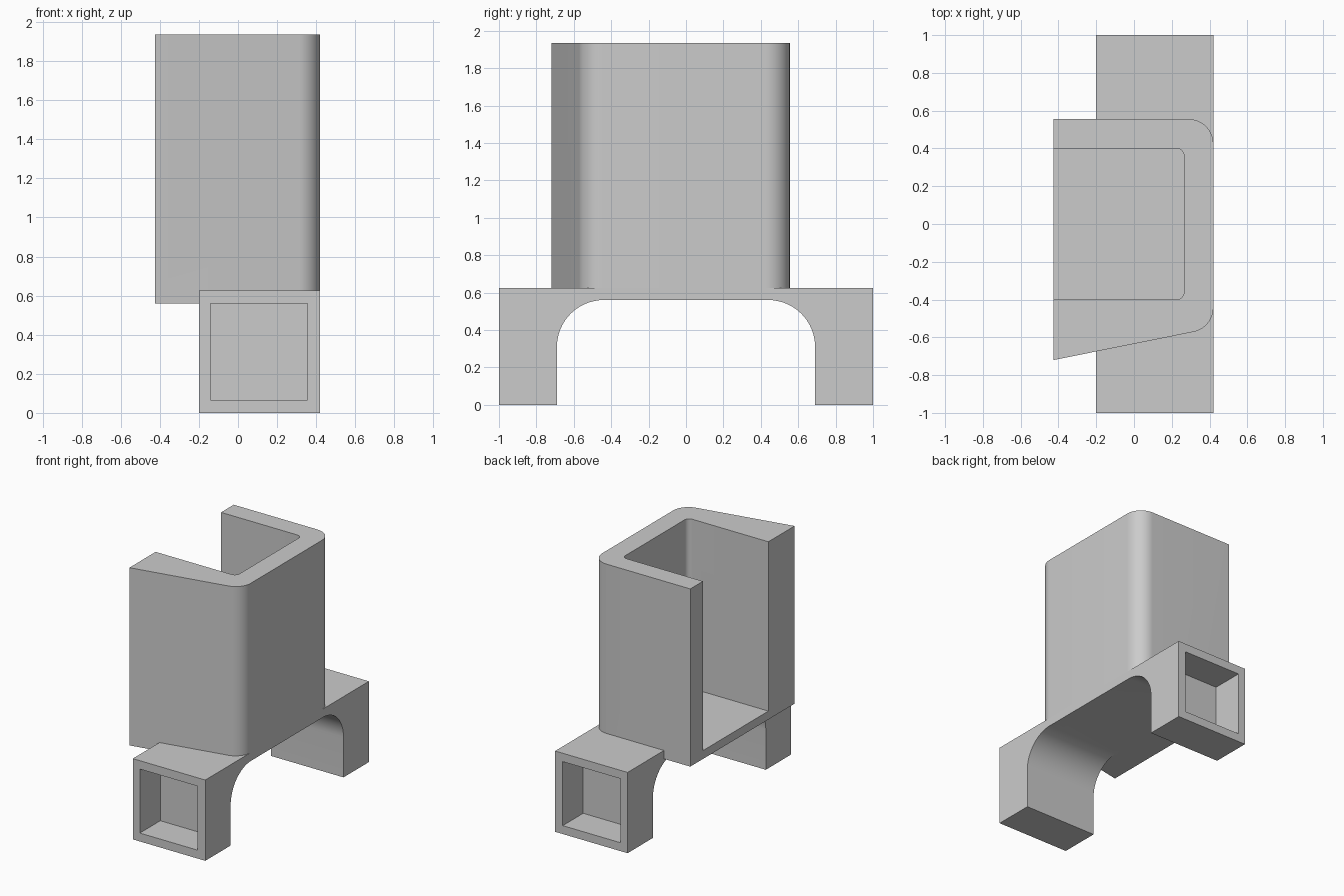
import bpy
import bmesh
from math import sin, tan
from mathutils import Vector

if "Cube" in bpy.data.objects:
    bpy.data.objects.remove(bpy.data.objects["Cube"], do_unlink=True)

grey = bpy.data.materials.new("plain_grey")
grey.use_nodes = True
grey.diffuse_color = (0.6, 0.6, 0.6, 1)
grey.node_tree.nodes["Principled BSDF"].inputs["Base Color"].default_value = grey.diffuse_color


def rounded(corners, steps=16):
    """Round each (u, v, radius) corner of a closed profile with a tangent arc."""
    out = []
    for i, (u, v, r) in enumerate(corners):
        p = Vector((u, v))
        if r == 0:
            out.append(p)
            continue
        a = (Vector(corners[i - 1][:2]) - p).normalized()
        b = (Vector(corners[(i + 1) % len(corners)][:2]) - p).normalized()
        half = a.angle(b) / 2
        centre = p + (a + b).normalized() * r / sin(half)
        first = (p + a * r / tan(half) - centre).normalized()
        last = (p + b * r / tan(half) - centre).normalized()
        out += [centre + first.slerp(last, k / steps) * r for k in range(steps + 1)]
    return out


def prism(name, corners, place, direction):
    """Extrude a rounded profile, placed in space by a function, along a direction."""
    bm = bmesh.new()
    face = bm.faces.new([bm.verts.new(place(*p)) for p in rounded(corners)])
    grown = bmesh.ops.extrude_face_region(bm, geom=[face], use_keep_orig=True)["geom"]
    moved = [g for g in grown if isinstance(g, bmesh.types.BMVert)]
    bmesh.ops.translate(bm, verts=moved, vec=direction)
    bmesh.ops.recalc_face_normals(bm, faces=bm.faces)
    mesh = bpy.data.meshes.new(name)
    bm.to_mesh(mesh)
    bm.free()
    mesh.materials.append(grey)
    obj = bpy.data.objects.new(name, mesh)
    bpy.context.collection.objects.link(obj)
    return obj


def combine(target, other, operation):
    """Apply a boolean and remove the helper object."""
    mod = target.modifiers.new(operation.title(), "BOOLEAN")
    mod.operation, mod.object, mod.solver = operation, other, "EXACT"
    bpy.ops.object.select_all(action="DESELECT")
    bpy.context.view_layer.objects.active = target
    target.select_set(True)
    bpy.ops.object.modifier_apply(modifier=mod.name)
    bpy.data.objects.remove(other, do_unlink=True)


FLOOR, DECK, TOP = 0.56, 0.625, 1.935
X_OPEN, X_LEG, X_BACK = -0.425, -0.2, 0.42

# Tall holder: solid block with one slanted side, then hollowed open to one side
holder = prism("holder",
               [(X_OPEN, 0.555, 0), (X_BACK, 0.555, 0.13), (X_BACK, -0.55, 0.13), (X_OPEN, -0.72, 0)],
               lambda x, y: (x, y, FLOOR), (0, 0, TOP - FLOOR))
channel = prism("channel_cutter",
                [(-0.6, 0.4, 0), (0.265, 0.4, 0.04), (0.265, -0.4, 0.04), (-0.6, -0.4, 0)],
                lambda x, y: (x, y, DECK), (0, 0, TOP))
combine(holder, channel, "DIFFERENCE")

# Arched base with two legs
base = prism("arched_base",
             [(-1, 0, 0), (-1, DECK, 0), (1, DECK, 0), (1, 0, 0),
              (0.69, 0, 0), (0.69, FLOOR, 0.25), (-0.69, FLOOR, 0.25), (-0.69, 0, 0)],
             lambda y, z: (X_LEG, y, z), (X_BACK - X_LEG, 0, 0))

# Square pockets in the outer ends of both legs
for side in (-1, 1):
    pocket = prism("pocket_cutter",
                   [(-0.14, 0.065, 0), (0.355, 0.065, 0), (0.355, 0.56, 0), (-0.14, 0.56, 0)],
                   lambda x, z: (x, side * 0.75, z), (0, side * 0.5, 0))
    combine(base, pocket, "DIFFERENCE")

# Join into one clean solid with smooth rounded corners
combine(base, holder, "UNION")
base.name = "holder_on_arched_base"
bpy.ops.object.shade_smooth_by_angle(angle=0.5)
